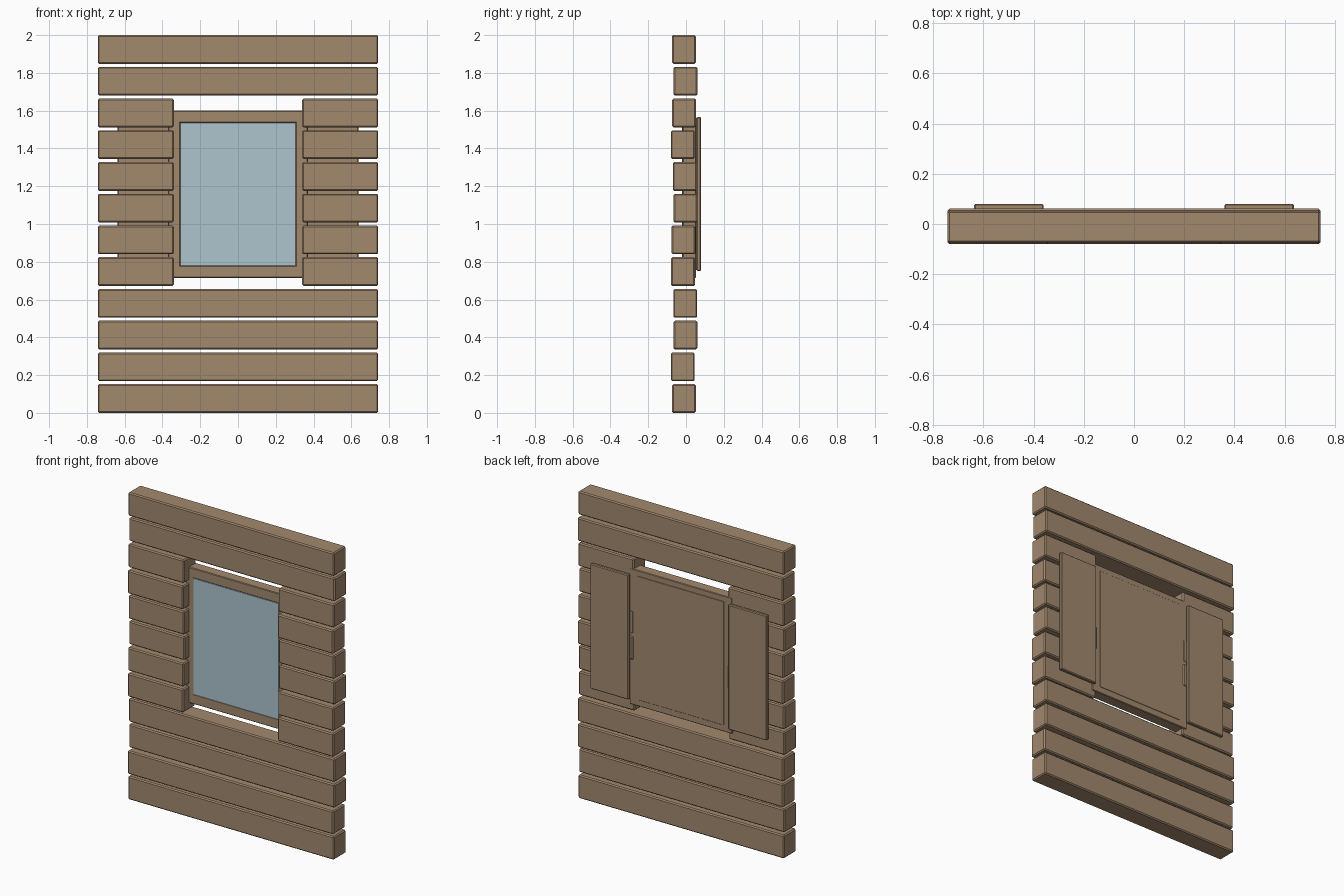
import bpy, bmesh

if "Cube" in bpy.data.objects:
    bpy.data.objects.remove(bpy.data.objects["Cube"])


def material(name, rgb):
    m = bpy.data.materials.new(name)
    m.diffuse_color = (*rgb, 1)
    m.use_nodes = True
    m.node_tree.nodes["Principled BSDF"].inputs["Base Color"].default_value = m.diffuse_color
    return m


wood = material("wood", (0.36, 0.25, 0.155))
glass = material("glass", (0.42, 0.56, 0.62))


def box(name, x, y, z, mat, bevel=0.007):
    """Bevelled box from (min, max) ranges."""
    bm = bmesh.new()
    bmesh.ops.create_cube(bm, size=1)
    for v in bm.verts:
        v.co = [r[0] if c < 0 else r[1] for c, r in zip(v.co, (x, y, z))]
    if bevel:
        bmesh.ops.bevel(bm, geom=bm.edges[:], offset=bevel, segments=1,
                        affect='EDGES', profile=0.5)
    me = bpy.data.meshes.new(name)
    bm.to_mesh(me)
    bm.free()
    me.materials.append(mat)
    ob = bpy.data.objects.new(name, me)
    bpy.context.collection.objects.link(ob)
    return ob


# Stacked wall planks, each shifted slightly in depth
HALF, OPEN, PITCH, HEIGHT, DEPTH = 0.742, 0.34, 0.168, 0.152, 0.126
fronts = [-0.074, -0.08, -0.066, -0.067, -0.079, -0.077,
          -0.066, -0.07, -0.08, -0.073, -0.065, -0.074]
for i, y in enumerate(fronts):
    yr = (y, y + DEPTH)
    zr = (i * PITCH, i * PITCH + HEIGHT)
    if 4 <= i <= 9:
        box(f"left_plank_{i}", (-HALF, -OPEN), yr, zr, wood)
        box(f"right_plank_{i}", (OPEN, HALF), yr, zr, wood)
    else:
        box(f"full_plank_{i}", (-HALF, HALF), yr, zr, wood)

# Window frame: two side posts, sill and head
FY = (-0.018, 0.054)
box("frame_sill", (-0.37, 0.37), FY, (0.715, 0.78), wood, 0.004)
box("frame_head", (-0.37, 0.37), FY, (1.535, 1.60), wood, 0.004)
for side, s in (("left", -1), ("right", 1)):
    box(f"frame_post_{side}", sorted((s * 0.305, s * 0.37)), FY,
        (0.715, 1.60), wood, 0.004)
    # Open shutters on the back
    box(f"shutter_{side}", sorted((s * 0.36, s * 0.637)), (0.056, 0.08),
        (0.752, 1.566), wood, 0.005)

# Pane and backing board
box("window_pane", (-0.305, 0.305), (-0.02, 0.0), (0.78, 1.535), glass, 0)
box("backing_board", (-0.315, 0.315), (0.0, 0.056), (0.755, 1.565), wood, 0.004)
